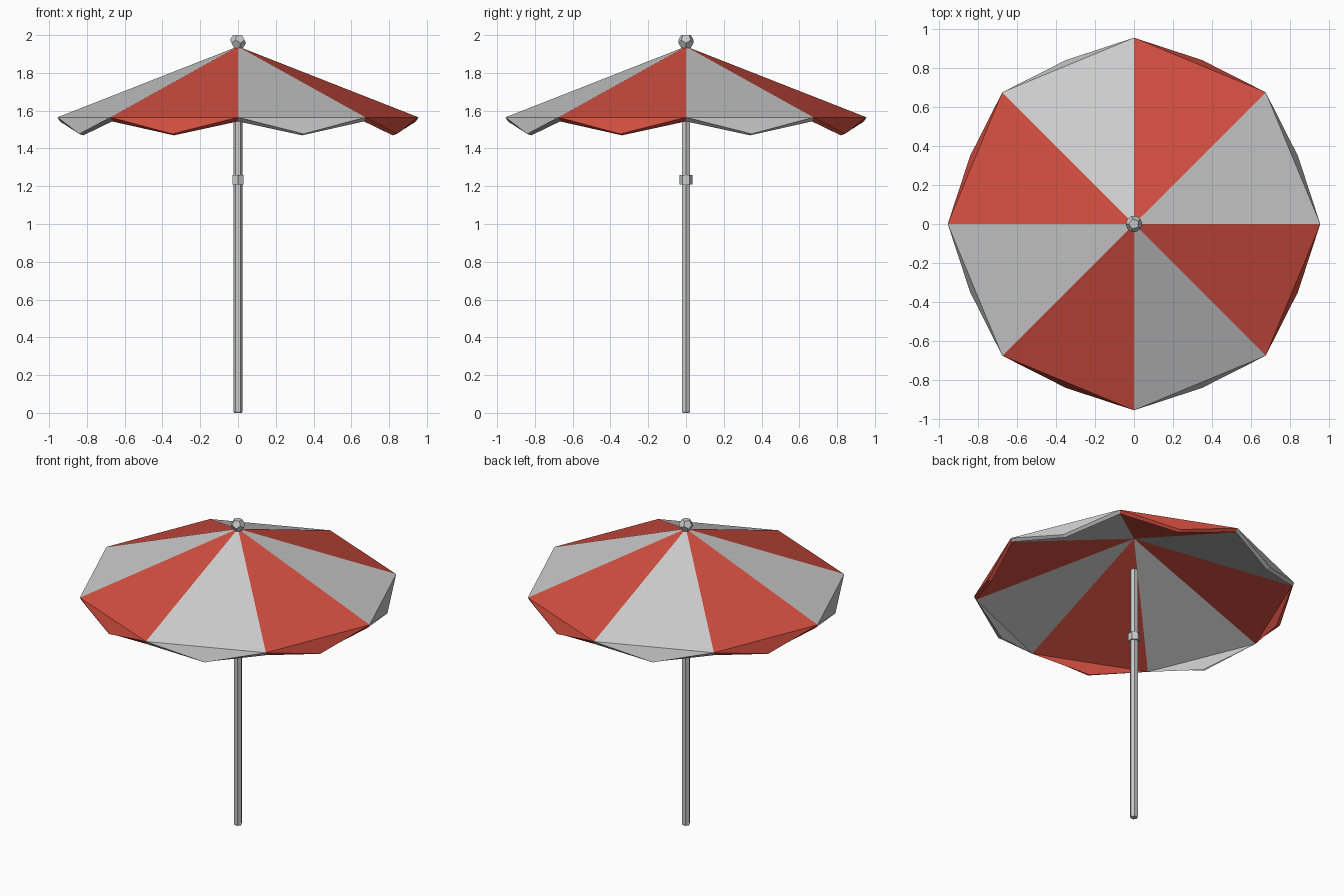
import bpy, bmesh
from math import sin, cos, pi
from mathutils import Vector

if "Cube" in bpy.data.objects:
    bpy.data.objects.remove(bpy.data.objects["Cube"])


def material(name, color):
    m = bpy.data.materials.new(name)
    m.diffuse_color = color
    m.use_nodes = True
    m.node_tree.nodes["Principled BSDF"].inputs["Base Color"].default_value = m.diffuse_color
    return m


def polar(r, deg, z):
    a = deg * pi / 180
    return (r * cos(a), r * sin(a), z)


def make_object(name, bm):
    me = bpy.data.meshes.new(name)
    bm.to_mesh(me)
    bm.free()
    ob = bpy.data.objects.new(name, me)
    bpy.context.collection.objects.link(ob)
    return ob


def prism(name, profile, sides, turn=0):
    """Stack of (radius, height) rings with capped ends."""
    bm = bmesh.new()
    rings = [[bm.verts.new(polar(r, turn + 360 * i / sides, z)) for i in range(sides)]
             for r, z in profile]
    for a, b in zip(rings, rings[1:]):
        for i in range(sides):
            j = (i + 1) % sides
            bm.faces.new((a[i], a[j], b[j], b[i]))
    bm.faces.new(rings[0][::-1])
    bm.faces.new(rings[-1])
    return make_object(name, bm)


# Canopy: eight alternating panels, each with a pointed hanging flap
bm = bmesh.new()
apex = bm.verts.new((0, 0, 1.94))
rim = [bm.verts.new(polar(0.955, 45 * i, 1.565)) for i in range(8)]
for i in range(8):
    a, b = rim[i], rim[(i + 1) % 8]
    tip = bm.verts.new(polar(0.91, 45 * i + 22.5, 1.477))
    for face in (bm.faces.new((apex, a, b)), bm.faces.new((a, tip, b))):
        face.material_index = i % 2
canopy = make_object("canopy", bm)
canopy.data.materials.append(material("white_cloth", (0.8, 0.8, 0.81, 1)))
canopy.data.materials.append(material("red_cloth", (0.65, 0.076, 0.051, 1)))
cloth = canopy.modifiers.new("thickness", "SOLIDIFY")
cloth.thickness = 0.025
cloth.offset = -1

# Pole with slightly chamfered ends, and its collar
prism("pole", [(0.02, 0), (0.025, 0.008), (0.025, 1.692), (0.02, 1.70)], 6)
prism("collar", [(0.035, 1.21), (0.035, 1.26)], 6, 30)

# Finial: faceted twelve-sided ball, from the face centres of an icosahedron
ico = bmesh.new()
bmesh.ops.create_icosphere(ico, subdivisions=1, radius=1)
centres = [f.calc_center_median().normalized() for f in ico.faces]
ico.free()
bm = bmesh.new()
for c in centres:
    bm.verts.new(c * 0.043 + Vector((0, 0, 1.966)))
bmesh.ops.convex_hull(bm, input=bm.verts[:])
bmesh.ops.dissolve_limit(bm, angle_limit=0.05, verts=bm.verts[:], edges=bm.edges[:])
bmesh.ops.recalc_face_normals(bm, faces=bm.faces[:])
make_object("finial", bm)
